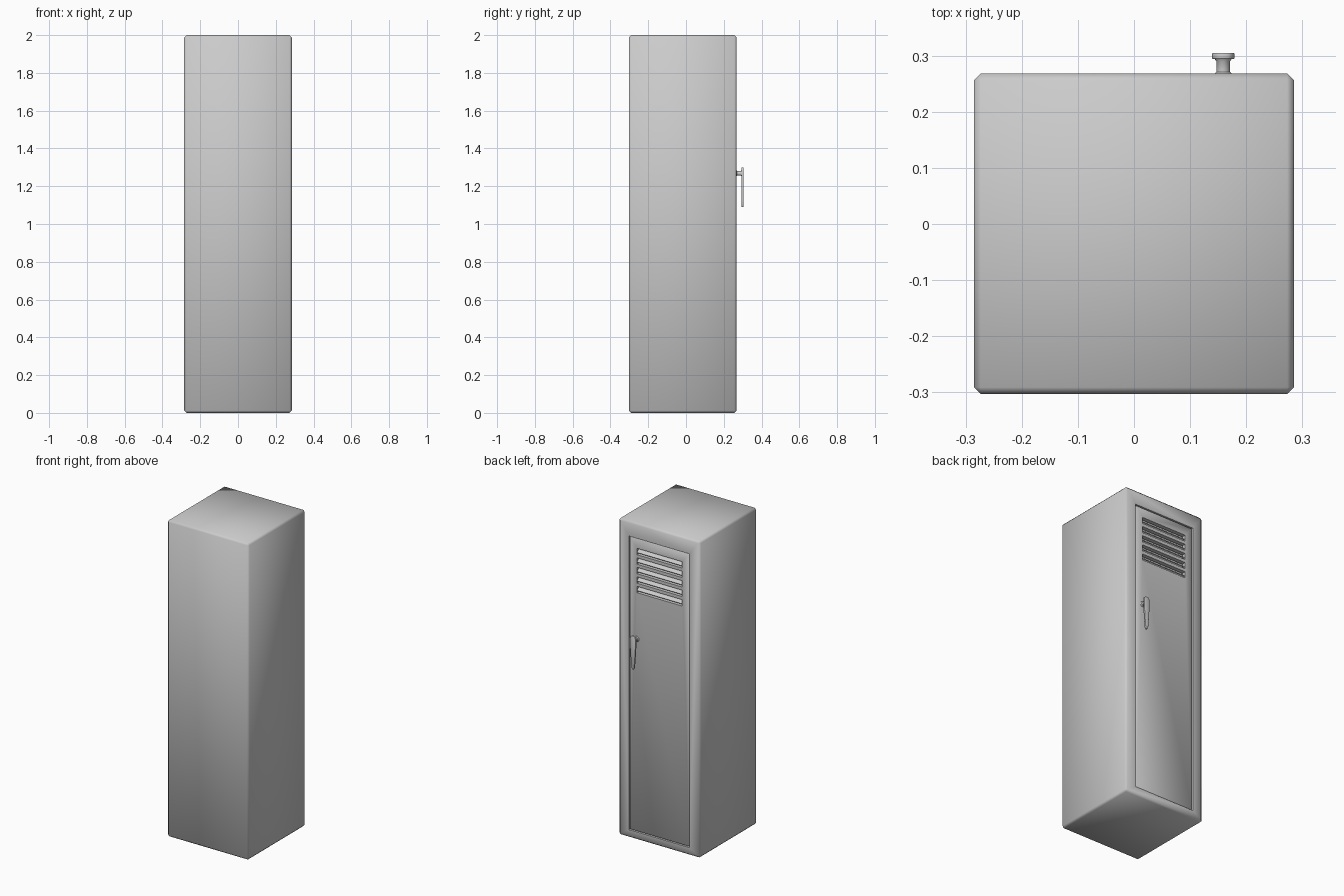
import bpy, bmesh, math
from mathutils import Matrix, Vector

if "Cube" in bpy.data.objects:
    bpy.data.objects.remove(bpy.data.objects["Cube"])

Y_FACE = 0.267            # plane of the door side
SLOTS = [1.82 - 0.06 * i for i in range(5)]


def finish(name, bm, angle=60):
    bmesh.ops.recalc_face_normals(bm, faces=bm.faces)
    me = bpy.data.meshes.new(name)
    bm.to_mesh(me)
    bm.free()
    ob = bpy.data.objects.new(name, me)
    bpy.context.collection.objects.link(ob)
    smooth(ob, angle)
    return ob


def smooth(ob, angle=60):
    bpy.ops.object.select_all(action='DESELECT')
    ob.select_set(True)
    bpy.context.view_layer.objects.active = ob
    bpy.ops.object.shade_smooth_by_angle(angle=math.radians(angle))


def box(name, lo, hi, bevel=0.0, tilt=0.0):
    bm = bmesh.new()
    lo, hi = Vector(lo), Vector(hi)
    m = (Matrix.Translation((lo + hi) / 2) @ Matrix.Rotation(tilt, 4, 'X')
         @ Matrix.Diagonal((*(hi - lo), 1)))
    bmesh.ops.create_cube(bm, size=1, matrix=m)
    if bevel:
        bmesh.ops.bevel(bm, geom=bm.edges[:], offset=bevel, segments=1,
                        affect='EDGES', profile=0.5)
    return finish(name, bm)


def cut(ob, cutters):
    for c in cutters:
        mod = ob.modifiers.new("cut", 'BOOLEAN')
        mod.operation = 'DIFFERENCE'
        mod.solver = 'EXACT'
        mod.object = c
        bpy.context.view_layer.objects.active = ob
        bpy.ops.object.modifier_apply(modifier=mod.name)
        bpy.data.objects.remove(c)
    smooth(ob)


# Cabinet with a shallow door opening
cabinet = box("cabinet", (-0.285, -0.303, 0), (0.285, 0.268, 2.0), 0.012)
cut(cabinet, [box("opening", (-0.212, Y_FACE - 0.045, 0.05),
                  (0.212, 0.35, 1.905))])

# Door with ventilation slots
door = box("door", (-0.208, Y_FACE - 0.028, 0.054),
           (0.208, Y_FACE - 0.002, 1.901), 0.003)
cut(door, [box("slot", (-0.158, 0.2, z - 0.02), (0.158, 0.35, z + 0.02))
           for z in SLOTS])

# Tilted slats behind the slots
for z in SLOTS:
    box("vent_slat", (-0.159, Y_FACE - 0.033, z - 0.003),
        (0.159, Y_FACE - 0.003, z + 0.003), 0.0, math.radians(-40))

# Handle stem: turned profile (radius, y)
profile = [(0, 0.255), (0.017, 0.262), (0.017, 0.267), (0.012, 0.271),
           (0.012, 0.290), (0.017, 0.296), (0, 0.297)]
bm = bmesh.new()
pts = [bm.verts.new((0.159 + r, y, 1.268)) for r, y in profile]
edges = [bm.edges.new(p) for p in zip(pts, pts[1:])]
bmesh.ops.spin(bm, geom=pts + edges, cent=(0.159, 0, 1.268), axis=(0, 1, 0),
               angle=math.tau, steps=20)
bmesh.ops.remove_doubles(bm, verts=bm.verts, dist=0.0002)
finish("handle_stem", bm, 50)

# Handle lever: tapered rounded plate (half width, z)
half = [(0.008, 1.300), (0.016, 1.294), (0.020, 1.280), (0.020, 1.255),
        (0.017, 1.20), (0.012, 1.13), (0.009, 1.10), (0.004, 1.090)]
outline = half + [(-x, z) for x, z in reversed(half)]
bm = bmesh.new()
face = bm.faces.new([bm.verts.new((0.159 + x, 0.294, z)) for x, z in outline])
ext = bmesh.ops.extrude_face_region(bm, geom=[face])
bmesh.ops.translate(bm, vec=(0, 0.011, 0),
                    verts=[v for v in ext["geom"] if isinstance(v, bmesh.types.BMVert)])
rims = [e for e in bm.edges if abs(e.verts[0].co.y - e.verts[1].co.y) < 1e-5]
bmesh.ops.bevel(bm, geom=rims, offset=0.002, segments=2, affect='EDGES', profile=0.5)
finish("handle_lever", bm, 50)
